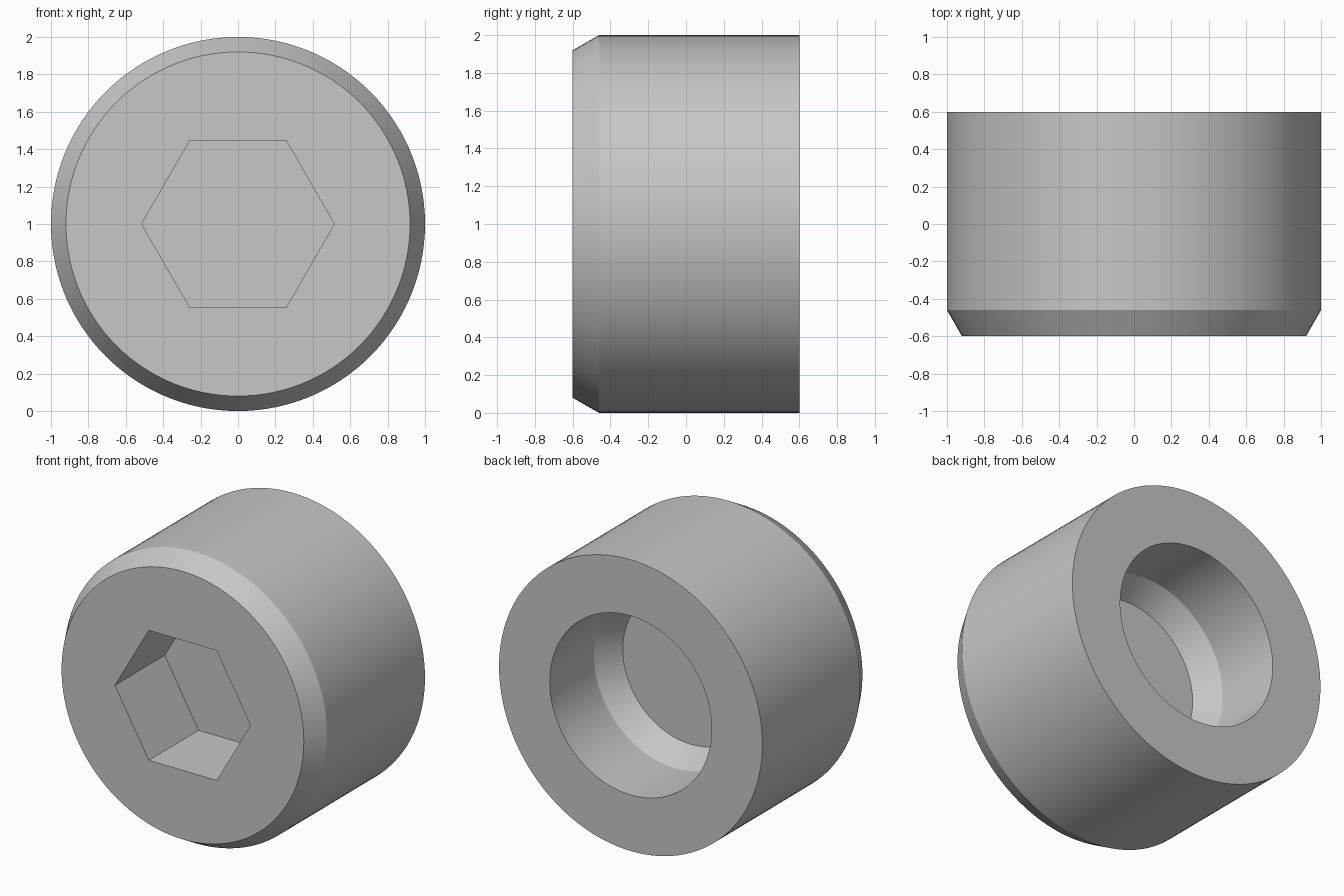
import bpy
import bmesh
import math

cube = bpy.data.objects.get("Cube")
if cube:
    bpy.data.objects.remove(cube, do_unlink=True)

SIDES = 120           # divisible by six so the hexagon corners fall on ring points
HEX_RADIUS = 0.515    # corner radius of the socket


def circle(radius):
    return lambda angle: radius


def hexagon(angle):
    """Distance to the side of a hexagon with a corner at angle 0."""
    offset = angle % (math.pi / 3) - math.pi / 6
    return HEX_RADIUS * math.cos(math.pi / 6) / math.cos(offset)


# Rings from the socket floor, around the outside, to the floor of the rear bore
sections = [
    (hexagon, -0.06),         # socket floor
    (hexagon, -0.60),         # socket mouth
    (circle(0.92), -0.60),    # front face rim
    (circle(1.00), -0.46),    # end of the chamfer
    (circle(1.00), 0.60),     # back rim
    (circle(0.615), 0.60),    # bore mouth
    (circle(0.615), 0.12),    # start of the cone
    (circle(HEX_RADIUS), -0.05),  # bore floor
]

bm = bmesh.new()
rings = []
for shape, y in sections:
    ring = []
    for i in range(SIDES):
        a = math.tau * i / SIDES
        r = shape(a)
        ring.append(bm.verts.new((r * math.cos(a), y, 1 + r * math.sin(a))))
    rings.append(ring)

# Walls between neighbouring rings, then the two floors
for r0, r1 in zip(rings, rings[1:]):
    for i in range(SIDES):
        j = (i + 1) % SIDES
        bm.faces.new((r0[i], r0[j], r1[j], r1[i]))
bm.faces.new(rings[0])
bm.faces.new(rings[-1])
bmesh.ops.recalc_face_normals(bm, faces=bm.faces[:])

mesh = bpy.data.meshes.new("socket_plug")
bm.to_mesh(mesh)
bm.free()
plug = bpy.data.objects.new("socket_plug", mesh)
bpy.context.collection.objects.link(plug)

# Plain grey metal
grey = bpy.data.materials.new("plain_grey")
grey.use_nodes = True
colour = (0.57, 0.57, 0.57, 1.0)
grey.diffuse_color = colour
grey.node_tree.nodes["Principled BSDF"].inputs["Base Color"].default_value = colour
mesh.materials.append(grey)

# Smooth round walls with crisp rims
bpy.ops.object.select_all(action="DESELECT")
plug.select_set(True)
bpy.context.view_layer.objects.active = plug
bpy.ops.object.shade_smooth_by_angle(angle=math.radians(25))
